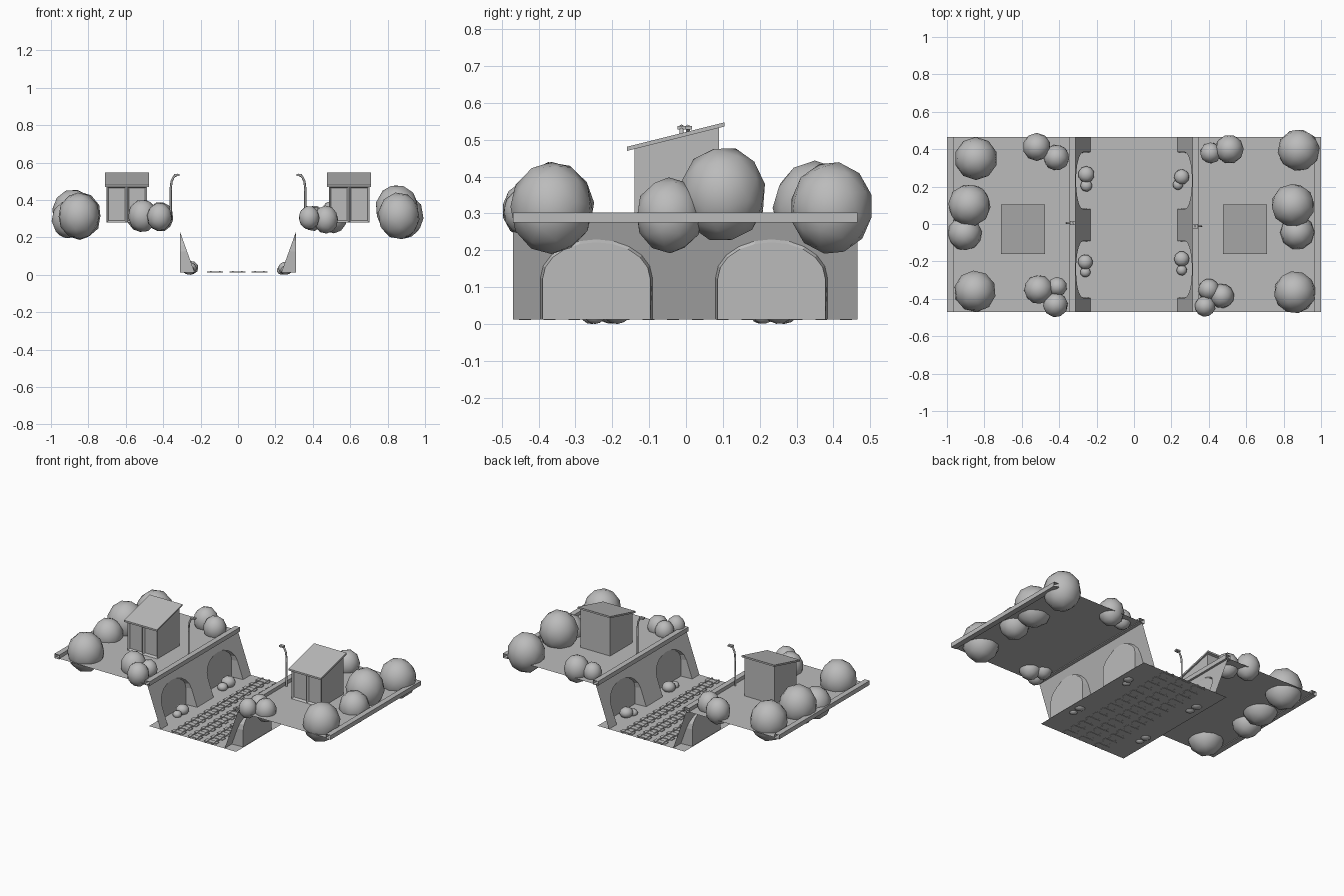
import bpy, bmesh, math
from mathutils import Vector, Euler

if "Cube" in bpy.data.objects:
    bpy.data.objects.remove(bpy.data.objects["Cube"])

grey = bpy.data.materials.new("plain_grey")
grey.use_nodes = True
COLOUR = (0.5, 0.5, 0.5, 1)
grey.diffuse_color = COLOUR
grey.node_tree.nodes["Principled BSDF"].inputs["Base Color"].default_value = COLOUR

Y0, Y1 = -0.47, 0.465      # ends of the whole section
GROUND, DECK = 0.013, 0.28


def finish(name, bm, smooth=False):
    mesh = bpy.data.meshes.new(name)
    bm.to_mesh(mesh)
    bm.free()
    mesh.materials.append(grey)
    for p in mesh.polygons:
        p.use_smooth = smooth
    obj = bpy.data.objects.new(name, mesh)
    bpy.context.collection.objects.link(obj)
    return obj


def face(bm, pts, facing):
    """Add a polygon whose normal points along facing."""
    f = bm.faces.new([bm.verts.new(p) for p in pts])
    f.normal_update()
    if f.normal.dot(Vector(facing)) < 0:
        f.normal_flip()


def box(bm, x, y, z):
    geo = bmesh.ops.create_cube(bm, size=1)
    for v in geo["verts"]:
        v.co = [a + (b - a) * (c + 0.5) for (a, b), c in zip((x, y, z), v.co)]


def span(s, a, b):
    return tuple(sorted((s * a, s * b)))


def sheet(name, x, z):
    bm = bmesh.new()
    face(bm, [(x[0], Y0, z), (x[1], Y0, z), (x[1], Y1, z), (x[0], Y1, z)], (0, 0, 1))
    finish(name, bm)


def arch(cy, half, spring, top, n=10):
    """Outline of an arch from its low-y foot to its high-y foot."""
    pts = [(cy - half, GROUND)]
    for i in range(n + 1):
        a = math.pi * (1 - i / n)
        pts.append((cy + half * math.cos(a), spring + (top - spring) * math.sin(a)))
    return pts + [(cy + half, GROUND)]


def slope_x(z):
    return 0.232 + (z - GROUND) * 0.36


def retaining_wall(side, s):
    bm = bmesh.new()
    outline = [(Y0, GROUND)]
    for cy in (-0.243, 0.232):
        front = arch(cy, 0.152, 0.125, 0.23)
        back = arch(cy, 0.146, 0.123, 0.222)
        outline += front
        # back of the recess and its reveal
        face(bm, [(s * 0.31, y, z) for y, z in back], (-s, 0, 0))
        for i in range(len(front) - 1):
            (ya, za), (yb, zb) = front[i:i + 2]
            (yc, zc), (yd, zd) = back[i + 1], back[i]
            mid = Vector((0, cy - (ya + yb) / 2, 0.1 - (za + zb) / 2))
            face(bm, [(s * slope_x(za), ya, za), (s * slope_x(zb), yb, zb),
                      (s * 0.31, yc, zc), (s * 0.31, yd, zd)], mid)
    outline += [(Y1, GROUND), (Y1, DECK), (Y0, DECK)]
    face(bm, [(s * slope_x(z), y, z) for y, z in outline], (-s, 0, 0.3))
    finish(side + "_retaining_wall", bm)


def parapet(name, s, a, b):
    """Open-ended kerb: two sides, a top and a sole."""
    bm = bmesh.new()
    box(bm, span(s, a, b), (Y0, Y1), (0.275, 0.303))
    ends = [f for f in bm.faces if abs(f.normal.y) > 0.5]
    bmesh.ops.delete(bm, geom=ends, context="FACES_ONLY")
    finish(name, bm)


def roof_z(y):
    return 0.47 + (y + 0.16) * 0.25


def hut(side, cx):
    # walls with a sloping top
    bm = bmesh.new()
    box(bm, (cx - 0.108, cx + 0.108), (-0.14, 0.09), (DECK, 0.5))
    for v in bm.verts:
        if v.co.z > 0.4:
            v.co.z = roof_z(v.co.y)
    # two tall panels set into the front
    front = [f for f in bm.faces if f.normal.y < -0.5]
    edges = [e for f in front for e in f.edges if abs(e.verts[0].co.z - e.verts[1].co.z) < 0.01]
    bmesh.ops.subdivide_edges(bm, edges=edges, cuts=1)
    bm.normal_update()
    front = [f for f in bm.faces if f.normal.y < -0.5]
    bmesh.ops.inset_individual(bm, faces=front, thickness=0.014, depth=-0.012)
    finish(side + "_hut_walls", bm)
    # lean-to roof
    bm = bmesh.new()
    box(bm, (cx - 0.118, cx + 0.118), (-0.16, 0.105), (0, 0.011))
    for v in bm.verts:
        v.co.z += roof_z(v.co.y)
    finish(side + "_hut_roof", bm)


def lamp(side, s, y):
    curve = bpy.data.curves.new(side + "_lamp_post", "CURVE")
    curve.dimensions = "3D"
    curve.bevel_depth = 0.006
    curve.bevel_resolution = 1
    curve.use_fill_caps = True
    path = [(0.36, 0.28), (0.36, 0.46), (0.355, 0.5), (0.343, 0.525), (0.322, 0.536)]
    line = curve.splines.new("POLY")
    line.points.add(len(path) - 1)
    for p, (x, z) in zip(line.points, path):
        p.co = (s * x, y, z, 1)
    curve.materials.append(grey)
    bpy.context.collection.objects.link(bpy.data.objects.new(side + "_lamp_post", curve))
    bm = bmesh.new()
    box(bm, span(s, 0.312, 0.342), (y - 0.011, y + 0.011), (0.528, 0.538))
    finish(side + "_lamp_head", bm)


def bush(name, i, x, y, z, r, tall):
    bm = bmesh.new()
    bmesh.ops.create_icosphere(bm, subdivisions=2, radius=1)
    turn = Euler((i * 0.7, i * 1.1, i * 0.5)).to_matrix()
    for v in bm.verts:
        p = turn @ v.co
        v.co = (x + p.x * r, y + p.y * r, z + p.z * r * tall)
    finish(f"{name}_{i}", bm, smooth=True)


# cutting floor and three tracks
sheet("cutting_floor", (-0.315, 0.315), GROUND)
sleepers, rails = bmesh.new(), bmesh.new()
for cx in (-0.122, -0.003, 0.115):
    for k in range(14):
        y = Y0 + 0.033 + k * 0.067
        box(sleepers, (cx - 0.043, cx + 0.043), (y - 0.016, y + 0.016), (0.011, 0.017))
    for dx in (-0.024, 0.024):
        box(rails, (cx + dx - 0.004, cx + dx + 0.004), (Y0, Y1), (0.012, 0.019))
finish("sleepers", sleepers)
finish("rails", rails)

# raised banks on both sides
for side, s, lamp_y in (("right", -1, 0.005), ("left", 1, -0.012)):
    retaining_wall(side, s)
    sheet(side + "_bank", span(s, 0.33, 0.98), DECK)
    parapet(side + "_inner_parapet", s, 0.312, 0.347)
    parapet(side + "_outer_parapet", s, 0.965, 1.0)
    hut(side, s * 0.594)
    lamp(side, s, lamp_y)

# big bushes along the outer edges: x, y, z, radius
big = [(-0.845, 0.35, 0.315, 0.115), (-0.88, 0.1, 0.33, 0.115), (-0.905, -0.05, 0.295, 0.092),
       (-0.85, -0.36, 0.315, 0.112), (0.88, 0.395, 0.315, 0.113), (0.85, 0.1, 0.352, 0.117),
       (0.873, -0.045, 0.295, 0.092), (0.86, -0.365, 0.315, 0.113)]
for i, b in enumerate(big):
    bush("big_bush", i, *b, 1.12)

# small bushes near the walls
small = [(-0.52, 0.412, 0.315, 0.075), (-0.415, 0.355, 0.31, 0.07), (-0.51, -0.35, 0.315, 0.078),
         (-0.41, -0.335, 0.31, 0.052), (-0.42, -0.432, 0.31, 0.067), (0.41, 0.38, 0.305, 0.057),
         (0.51, 0.4, 0.31, 0.077), (0.4, -0.35, 0.3, 0.058), (0.47, -0.385, 0.295, 0.066),
         (0.38, -0.44, 0.305, 0.056)]
for i, b in enumerate(small):
    bush("small_bush", i, *b, 1.15)

# shrubs at the foot of the arches
shrubs = [(-0.255, 0.265, 0.044), (-0.255, 0.205, 0.032), (-0.26, -0.203, 0.04), (-0.26, -0.257, 0.028),
          (0.255, 0.252, 0.041), (0.235, 0.21, 0.028), (0.255, -0.187, 0.041), (0.255, -0.247, 0.028)]
for i, (x, y, r) in enumerate(shrubs):
    bush("shrub", i, x, y, r * 0.85, r, 0.85)
